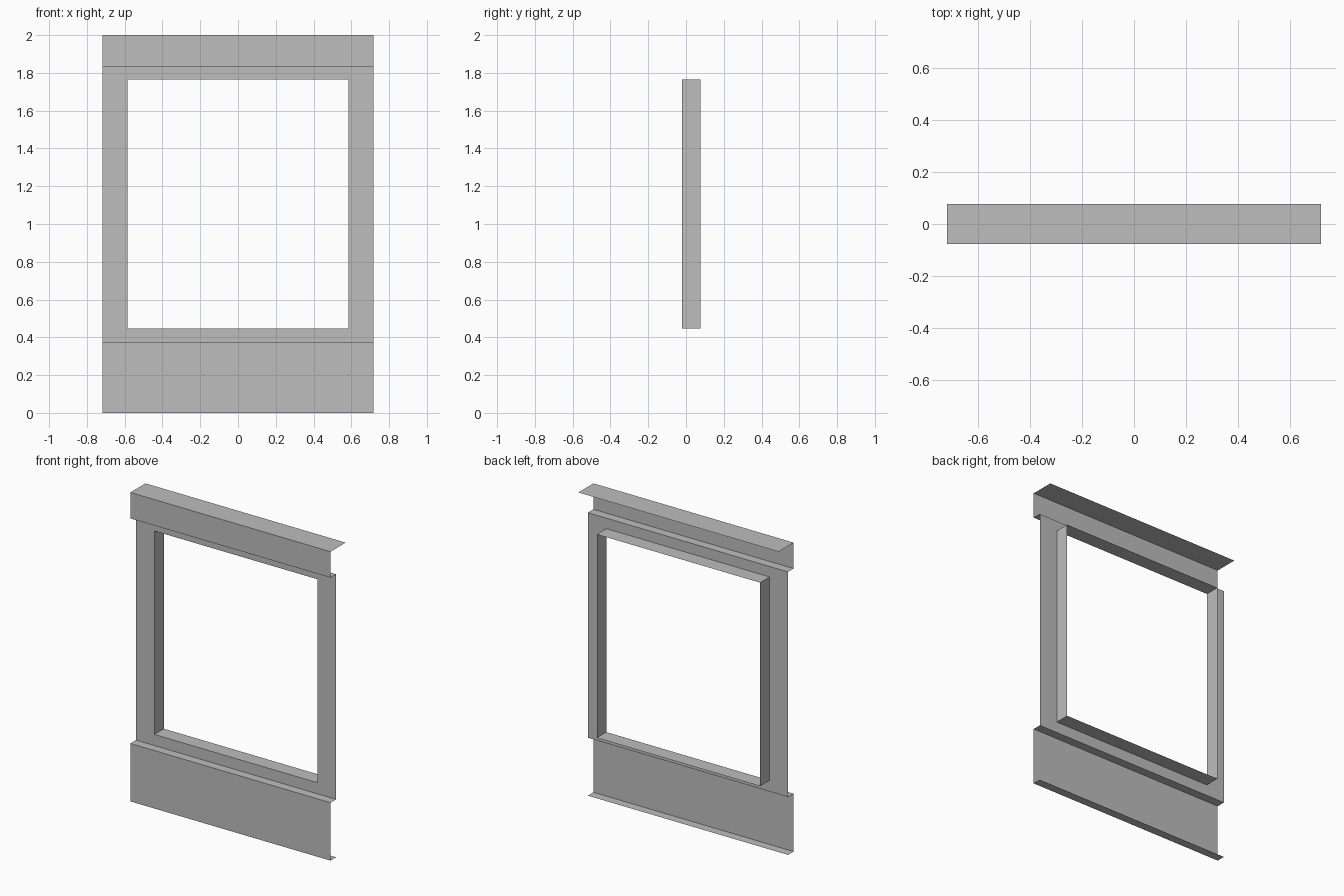
import bpy

cube = bpy.data.objects.get("Cube")
if cube:
    bpy.data.objects.remove(cube)

HALF_W = 0.717                      # half width of the whole panel
FRONT, WALL, BACK = -0.077, -0.02, 0.077   # depths of the sheet
LOW, HIGH, TOP = 0.375, 1.832, 2.0         # heights of the folds

grey = bpy.data.materials.new("plain grey")
grey.use_nodes = True
colour = (0.515, 0.515, 0.515, 1)
grey.diffuse_color = colour
grey.node_tree.nodes["Principled BSDF"].inputs["Base Color"].default_value = colour


def make_sheet(name, verts, faces):
    mesh = bpy.data.meshes.new(name)
    mesh.from_pydata(verts, [], faces)
    mesh.materials.append(grey)
    obj = bpy.data.objects.new(name, mesh)
    bpy.context.collection.objects.link(obj)
    return obj


def folded_sheet(name, profile):
    """Sweep a (y, z) profile, listed upwards, across the width."""
    verts = [(x, y, z) for y, z in profile for x in (-HALF_W, HALF_W)]
    faces = [(i, i + 1, i + 3, i + 2) for i in range(0, len(verts) - 2, 2)]
    return make_sheet(name, verts, faces)


def rectangle(half_w, y, z0, z1):
    return [(-half_w, y, z0), (half_w, y, z0), (half_w, y, z1), (-half_w, y, z1)]


def ring_sheet(name, outer, inner):
    """Join two rectangles with a band of four faces."""
    faces = [(i, (i + 1) % 4, (i + 1) % 4 + 4, i + 4) for i in range(4)]
    return make_sheet(name, outer + inner, faces)


# Lower panel with its bottom lip and the step back to the wall
folded_sheet("lower_panel", [(WALL, 0), (FRONT, 0), (FRONT, LOW), (WALL, LOW)])

# Upper band with the step below and the deep top lip
folded_sheet("upper_band", [(WALL, HIGH), (FRONT, HIGH), (FRONT, TOP), (BACK, TOP)])

# Wall around the window opening, and the reveal running back from it
opening = (0.585, 0.447, 1.764)
opening_front = rectangle(opening[0], WALL, *opening[1:])
opening_back = rectangle(opening[0], BACK, *opening[1:])
ring_sheet("window_wall", rectangle(HALF_W, WALL, LOW, HIGH), opening_front)
ring_sheet("window_reveal", opening_front, opening_back)
